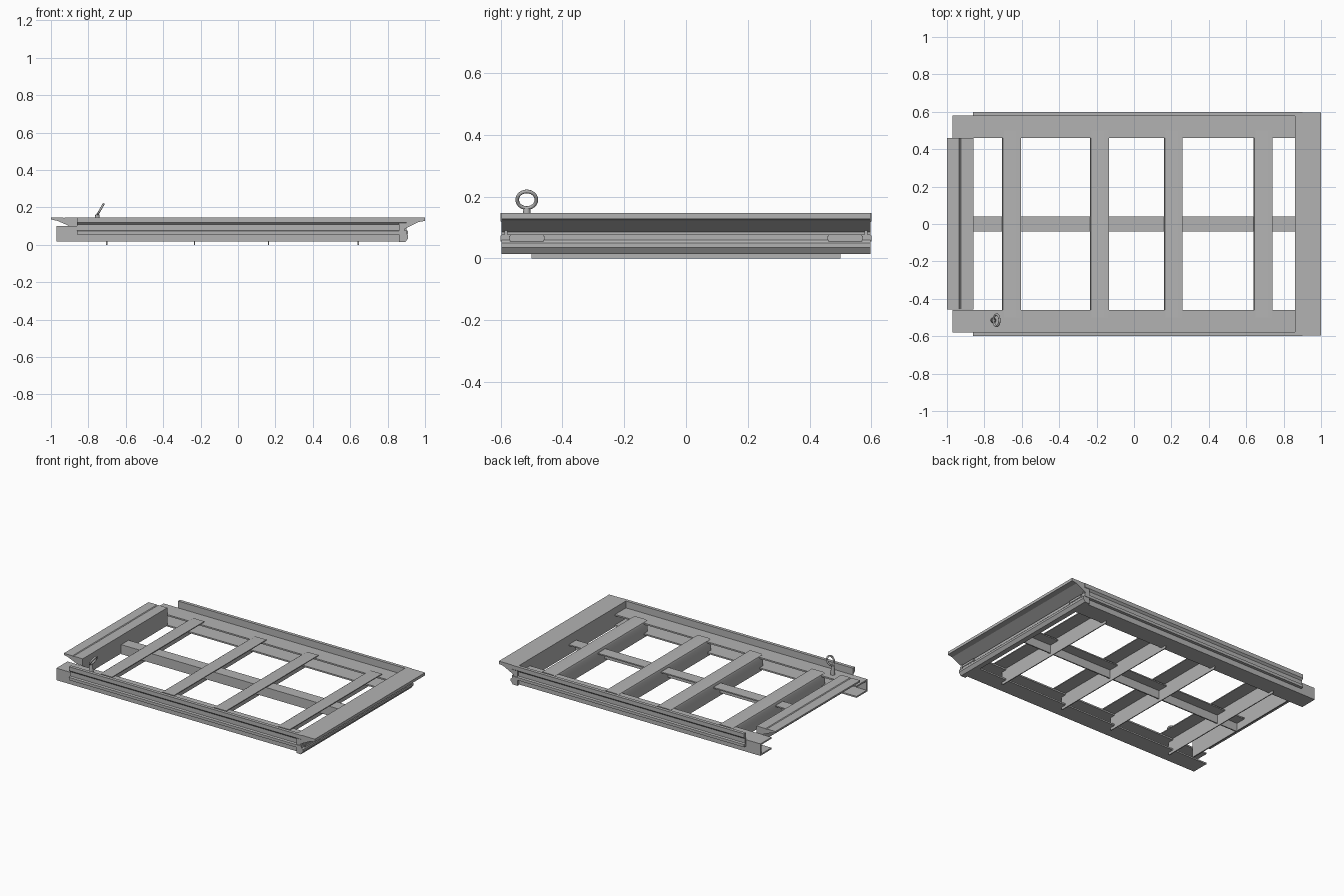
import bpy, bmesh, math
from mathutils import Matrix, Vector

if "Cube" in bpy.data.objects:
    bpy.data.objects.remove(bpy.data.objects["Cube"], do_unlink=True)

steel = bpy.data.materials.new("grey_steel")
steel.use_nodes = True
GREY = (0.45, 0.45, 0.45, 1)
steel.diffuse_color = GREY
steel.node_tree.nodes["Principled BSDF"].inputs["Base Color"].default_value = GREY


def finish(name, bm, smooth=None):
    bmesh.ops.recalc_face_normals(bm, faces=bm.faces)
    mesh = bpy.data.meshes.new(name)
    bm.to_mesh(mesh)
    bm.free()
    mesh.materials.append(steel)
    obj = bpy.data.objects.new(name, mesh)
    bpy.context.collection.objects.link(obj)
    if smooth is not None:
        bpy.ops.object.select_all(action='DESELECT')
        obj.select_set(True)
        bpy.context.view_layer.objects.active = obj
        bpy.ops.object.shade_smooth_by_angle(angle=math.radians(smooth))
    return obj


def extrude(name, profile, axis, start, end, smooth=None):
    """Sweep a closed cross-section along x (profile is y, z) or y (profile is x, z)."""
    def place(a, z, t):
        return (t, a, z) if axis == 'x' else (a, t, z)
    bm = bmesh.new()
    face = bm.faces.new([bm.verts.new(place(a, z, start)) for a, z in profile])
    geom = bmesh.ops.extrude_face_region(bm, geom=[face])["geom"]
    shift = Vector(place(0, 0, end - start))
    bmesh.ops.translate(bm, vec=shift, verts=[g for g in geom if isinstance(g, bmesh.types.BMVert)])
    return finish(name, bm, smooth)


def angle_profile(a0, a1, z0, z1, t):
    """Angle section: a top flange with a leg hanging from its first edge."""
    return [(a0, z0), (a0, z1), (a1, z1), (a1, z1 - t), (a0 + t, z1 - t), (a0 + t, z0)]


# Side channels, open inward, with a grooved outer track
for side, label in ((-1, "right"), (1, "left")):
    channel = [(.46, .1), (.58, .1), (.58, .018), (.46, .018),
               (.46, .028), (.57, .028), (.57, .09), (.46, .09)]
    extrude("side_rail_" + label, [(side * y, z) for y, z in channel], 'x', -.97, .87)
    track = [(.578, .147), (.6, .147), (.6, .12), (.587, .108),
             (.587, .078), (.6, .074), (.6, .055), (.578, .055)]
    extrude("side_track_" + label, [(side * y, z) for y, z in track], 'x', -.86, .9)

# Cross bars: bent angle sections, rounded at the fold
for i, x in enumerate((-.705, -.235, .16, .64)):
    bar = angle_profile(x, x + .1, 0, .106, .006)
    bar[1:2] = [(x, .09), (x + .005, .101), (x + .016, .106)]
    extrude(f"cross_bar_{i + 1}", bar, 'y', -.5, .5, 40)

# Lengthwise middle beam
extrude("centre_beam", angle_profile(-.04, .04, .02, .085, .008), 'x', -.86, .87)

# Wide end sill with an overhanging lip and a rounded lower edge
sill = [(.86, .147), (1, .147), (1, .128), (.965, .122), (.89, .085),
        (.89, .078), (.9, .078), (.9, .06), (.91, .05), (.91, .036), (.895, .015), (.86, .015)]
extrude("end_sill", sill, 'y', -.597, .597)
for side, label in ((-1, "right"), (1, "left")):
    bm = bmesh.new()
    bmesh.ops.create_cube(bm, size=1)
    bmesh.ops.scale(bm, vec=(.012, .115, .022), verts=bm.verts)
    bmesh.ops.translate(bm, vec=(.903, side * .515, .066), verts=bm.verts)
    bmesh.ops.bevel(bm, geom=bm.edges[:], offset=.004, segments=2, affect='EDGES')
    finish("end_stop_" + label, bm, 35)

# Narrow end lip with its hanging inner wall
lip = [(-1, .147), (-.935, .147), (-.93, .143), (-.925, .147), (-.857, .147),
       (-.857, .025), (-.865, .025), (-.865, .1), (-.9, .1), (-.965, .128), (-1, .136)]
extrude("end_lip", lip, 'y', -.457, .46)

# Tilted lifting ring on a small post
RING, WIRE, STEPS, SIDES = .031, .006, 32, 10
bm = bmesh.new()
loops = []
for i in range(STEPS):
    u = math.tau * i / STEPS
    loop = []
    for j in range(SIDES):
        v = math.tau * j / SIDES
        r = RING + WIRE * math.cos(v)
        loop.append(bm.verts.new((r * math.cos(u), r * math.sin(u), WIRE * math.sin(v))))
    loops.append(loop)
for i in range(STEPS):
    a, b = loops[i], loops[(i + 1) % STEPS]
    for j in range(SIDES):
        k = (j + 1) % SIDES
        bm.faces.new((a[j], b[j], b[k], a[k]))
place = Matrix.Translation((-.735, -.515, .19)) @ Matrix.Rotation(math.radians(120), 4, 'Y')
bmesh.ops.transform(bm, matrix=place, verts=bm.verts)
finish("lifting_ring", bm, 60)

bm = bmesh.new()
bmesh.ops.create_cone(bm, cap_ends=True, segments=16, radius1=.015, radius2=.011, depth=.064,
                      matrix=Matrix.Translation((-.752, -.515, .13)))
finish("ring_post", bm, 40)
